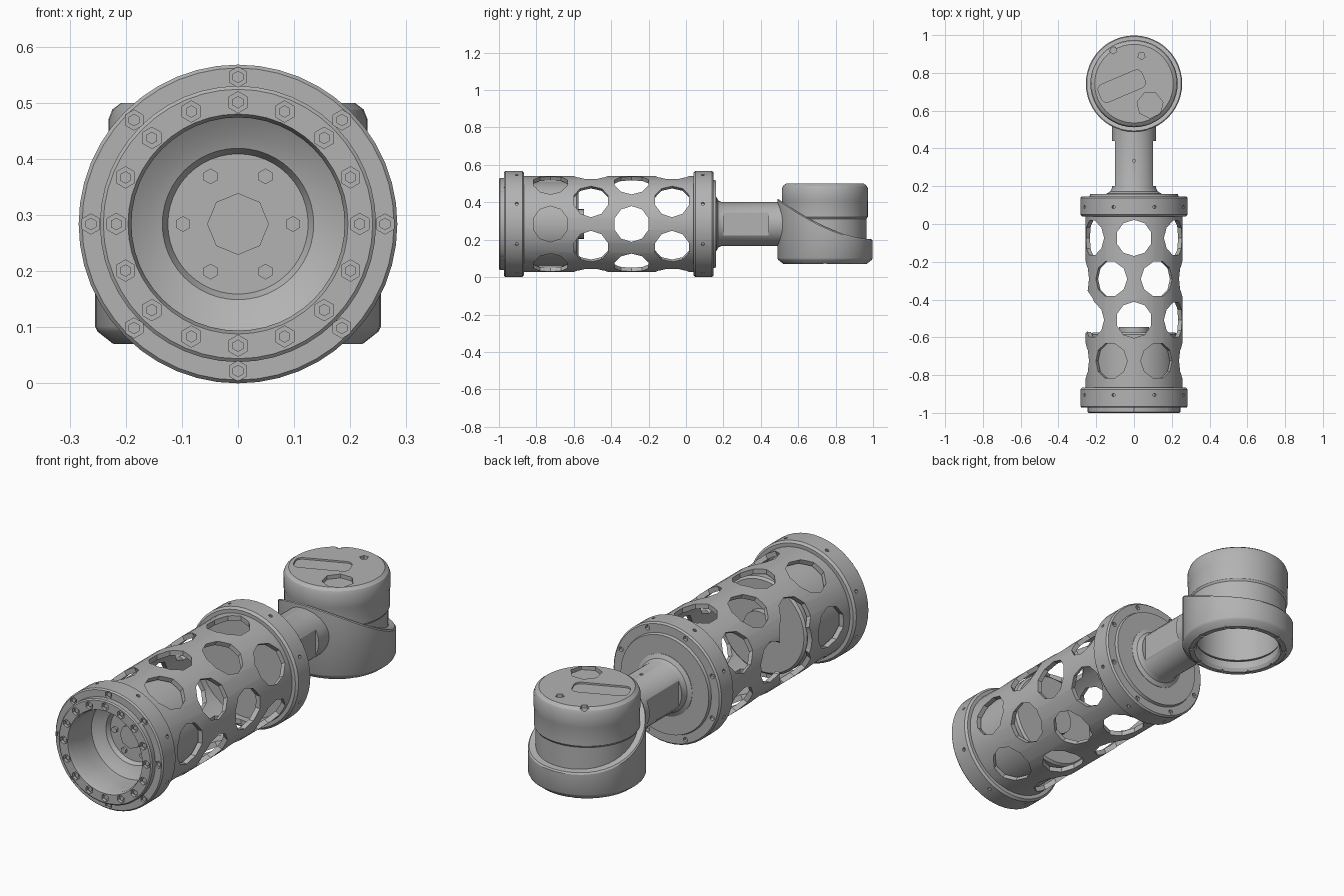
import bpy, bmesh, math
from mathutils import Matrix, Vector

if "Cube" in bpy.data.objects:
    bpy.data.objects.remove(bpy.data.objects["Cube"])

grey = bpy.data.materials.new("machined_grey")
grey.use_nodes = True
COLOUR = (0.45, 0.45, 0.45, 1)
grey.diffuse_color = COLOUR
grey.node_tree.nodes["Principled BSDF"].inputs["Base Color"].default_value = COLOUR

AXIS = 0.284          # height of the main axis
HEAD = 0.743          # y of the upright head
SEG = 48
FRONT, BACK, UP = Vector((0, -1, 0)), Vector((0, 1, 0)), Vector((0, 0, 1))


def make(name, bm):
    bmesh.ops.remove_doubles(bm, verts=bm.verts, dist=1e-5)
    bmesh.ops.recalc_face_normals(bm, faces=bm.faces)
    mesh = bpy.data.meshes.new(name)
    bm.to_mesh(mesh)
    bm.free()
    mesh.materials.append(grey)
    obj = bpy.data.objects.new(name, mesh)
    bpy.context.collection.objects.link(obj)
    return obj


def lathe(name, profile, upright=False, warp=None):
    """Revolve a closed (radius, height) loop; warp may move each vertex."""
    bm = bmesh.new()
    rings = []
    for i in range(SEG):
        a = math.tau * i / SEG
        ring = []
        for r, h in profile:
            c, s = r * math.cos(a), r * math.sin(a)
            p = Vector((c, HEAD + s, h)) if upright else Vector((c, h, AXIS + s))
            ring.append(bm.verts.new(warp(p) if warp else p))
        rings.append(ring)
    n = len(profile)
    for i in range(SEG):
        a, b = rings[i], rings[(i + 1) % SEG]
        for j in range(n):
            k = (j + 1) % n
            if profile[j][0] or profile[k][0]:
                bm.faces.new((a[j], a[k], b[k], b[j]))
    # collapse degenerate quads at the poles
    bmesh.ops.dissolve_degenerate(bm, dist=1e-6, edges=bm.edges)
    return make(name, bm)


def pegs(name, spots, radius, depth, sides=6, stretch=(1, 1)):
    """Prisms centred on each (position, direction)."""
    bm = bmesh.new()
    for pos, direction in spots:
        m = Matrix.Translation(pos) @ direction.to_track_quat('Z', 'Y').to_matrix().to_4x4()
        m = m @ Matrix.Diagonal((stretch[0], stretch[1], 1, 1))
        bmesh.ops.create_cone(bm, cap_ends=True, segments=sides, radius1=radius,
                              radius2=radius, depth=depth, matrix=m)
    return make(name, bm)


def cut(obj, cutter):
    cutter.hide_render = True
    mod = obj.modifiers.new("cut", 'BOOLEAN')
    mod.object, mod.operation, mod.solver = cutter, 'DIFFERENCE', 'EXACT'
    bpy.context.view_layer.objects.active = obj
    bpy.ops.object.modifier_apply(modifier=mod.name)
    bpy.data.objects.remove(cutter)


def radial(angle):
    return Vector((math.sin(angle), 0, math.cos(angle)))


def circle(count, r, y, direction, offset=0.0):
    """Spots on a circle about the main axis; direction None means outward."""
    out = []
    for i in range(count):
        d = radial(math.tau * (i + offset) / count)
        out.append((d * r + Vector((0, y, AXIS)), direction or d))
    return out


def head_circle(count, r, z):
    return [(Vector((r * math.cos(math.tau * i / count),
                     HEAD + r * math.sin(math.tau * i / count), z)), UP) for i in range(count)]


# Perforated sleeve with staggered rows of round openings
sleeve = lathe("perforated_sleeve", [(0.234, -0.9), (0.257, -0.9), (0.257, 0.06), (0.234, 0.06)])
holes = []
for row in range(4):
    holes += circle(6, 0.26, -0.725 + 0.217 * row, None, 0.5 if row % 2 == 0 else 0)
cut(sleeve, pegs("hole_cutter", holes, 0.096, 0.12, 10))
side_spot = [(Vector((-0.25, -0.46, AXIS)), Vector((-1, 0, 0)))]
window = pegs("window_cutter", side_spot, 0.12, 0.3, 20)
for v in window.data.vertices:
    v.co.z = AXIS + (v.co.z - AXIS) * 1.35
cut(sleeve, window)

# Front flange with bolt pockets
front = lathe("front_flange", [
    (0.19, -0.985), (0.196, -1.0), (0.24, -1.0), (0.246, -0.995), (0.246, -0.972), (0.278, -0.972),
    (0.284, -0.965), (0.284, -0.875), (0.274, -0.865), (0.234, -0.865), (0.19, -0.88)])
cut(front, pegs("pocket_cutter", circle(16, 0.217, -1.0, FRONT), 0.019, 0.03))
cut(front, pegs("pocket_cutter", circle(8, 0.262, -0.99, FRONT), 0.018, 0.06))
cut(front, pegs("pin_cutter", circle(8, 0.284, -0.905, None, 0.5), 0.009, 0.03, 8))
pegs("front_inner_bolts", circle(16, 0.217, -0.986, FRONT), 0.011, 0.012)
pegs("front_outer_bolts", circle(8, 0.262, -0.962, FRONT), 0.011, 0.014)

# Cup and drive unit behind the front flange
lathe("drive_cup", [
    (0.0, -0.78), (0.125, -0.78), (0.135, -0.8), (0.16, -0.81), (0.19, -0.83), (0.19, -0.94),
    (0.228, -0.94), (0.228, -0.585), (0.218, -0.575), (0.0, -0.575)])
pegs("drive_hub", [(Vector((0, -0.79, AXIS)), FRONT)], 0.055, 0.04, 8)
pegs("drive_bolts", circle(6, 0.098, -0.784, FRONT, 0.5), 0.014, 0.016)
pegs("drive_back_hub", [(Vector((0, -0.565, AXIS)), BACK)], 0.08, 0.04, 24)

# Rear flange and its cover plate
rear = lathe("rear_flange", [
    (0.0, 0.05), (0.234, 0.05), (0.234, 0.04), (0.274, 0.04), (0.284, 0.05), (0.284, 0.138),
    (0.277, 0.146), (0.236, 0.146), (0.232, 0.16), (0.0, 0.16)])
cut(rear, pegs("pocket_cutter", circle(8, 0.26, 0.146, BACK, 0.5), 0.012, 0.03))
cut(rear, pegs("pin_cutter", circle(8, 0.284, 0.09, None, 0.5), 0.009, 0.03, 8))

# Neck rod with wrench flats
neck = lathe("neck_rod", [
    (0.0, 0.15), (0.145, 0.15), (0.145, 0.162), (0.126, 0.172), (0.117, 0.19), (0.117, 0.54), (0.0, 0.54)])
for side in (-1, 1):
    spot = [(Vector((side * 0.15, 0.32, AXIS)), Vector((side, 0, 0)))]
    flat = pegs("flat_cutter", spot, 0.125 * math.sqrt(2), 0.1, 4)
    for v in flat.data.vertices:
        v.co.y = 0.32 + math.copysign(0.115, v.co.y - 0.32 + (v.co.z - AXIS) * 0.5)
        v.co.z = AXIS + (v.co.z - AXIS) * 1.2
    # square block aligned with the rod
    bm = bmesh.new()
    bmesh.ops.create_cube(bm, size=1, matrix=Matrix.Translation((side * 0.15, 0.32, AXIS))
                          @ Matrix.Diagonal((0.1, 0.24, 0.3, 1)))
    bpy.data.objects.remove(flat)
    cut(neck, make("flat_cutter", bm))
cut(neck, pegs("pin_cutter", [(Vector((0, 0.335, AXIS + 0.117)), UP)], 0.008, 0.03, 8))


# Outer collar of the head, with a sweeping sloped rim
def slope(p):
    if p.z > 0.15:
        t = max(0.0, min(1.0, (0.998 - p.y) / 0.51))
        p.z += 0.22 * t ** 1.7
    return p


collar = lathe("head_collar", [
    (0.19, 0.085), (0.2, 0.07), (0.222, 0.07), (0.25, 0.092), (0.255, 0.102), (0.255, 0.195),
    (0.25, 0.202), (0.205, 0.202), (0.205, 0.12), (0.19, 0.12)], True, slope)
cut(collar, pegs("pocket_cutter", head_circle(10, 0.211, 0.07), 0.015, 0.03))
pegs("collar_bolts", head_circle(10, 0.211, 0.078), 0.009, 0.012)

# Capped inner drum of the head
drum = lathe("head_drum", [
    (0.195, 0.13), (0.222, 0.13), (0.222, 0.312), (0.229, 0.322), (0.229, 0.405), (0.231, 0.412),
    (0.231, 0.47), (0.224, 0.488), (0.208, 0.5), (0.0, 0.5), (0.0, 0.46), (0.195, 0.46)], True)

# Shallow slot and recesses in the cap
bm = bmesh.new()
bmesh.ops.create_cube(bm, size=1, matrix=Matrix.Translation((-0.065, 0.73, 0.5))
                      @ Matrix.Rotation(math.radians(23), 4, 'Z') @ Matrix.Diagonal((0.25, 0.1, 0.016, 1)))
uprights = [e for e in bm.edges if abs(e.verts[0].co.z - e.verts[1].co.z) > 0.01]
bmesh.ops.bevel(bm, geom=uprights, offset=0.03, segments=4, affect='EDGES', profile=0.5)
cut(drum, make("slot_cutter", bm))
recess = pegs("recess_cutter", [(Vector((0.085, 0.63, 0.5)), UP)], 0.07, 0.036, 7)
cut(drum, recess)
small = [(Vector((0.04, 0.89, 0.5)), UP), (Vector((-0.11, 0.92, 0.5)), UP)]
cut(drum, pegs("dimple_cutter", small, 0.02, 0.03, 5))

# Smooth round walls while keeping hard edges
bpy.ops.object.select_all(action='DESELECT')
for obj in bpy.context.scene.objects:
    if obj.type == 'MESH' and grey.name in obj.data.materials:
        obj.select_set(True)
        bpy.context.view_layer.objects.active = obj
bpy.ops.object.shade_smooth_by_angle(angle=math.radians(30))
